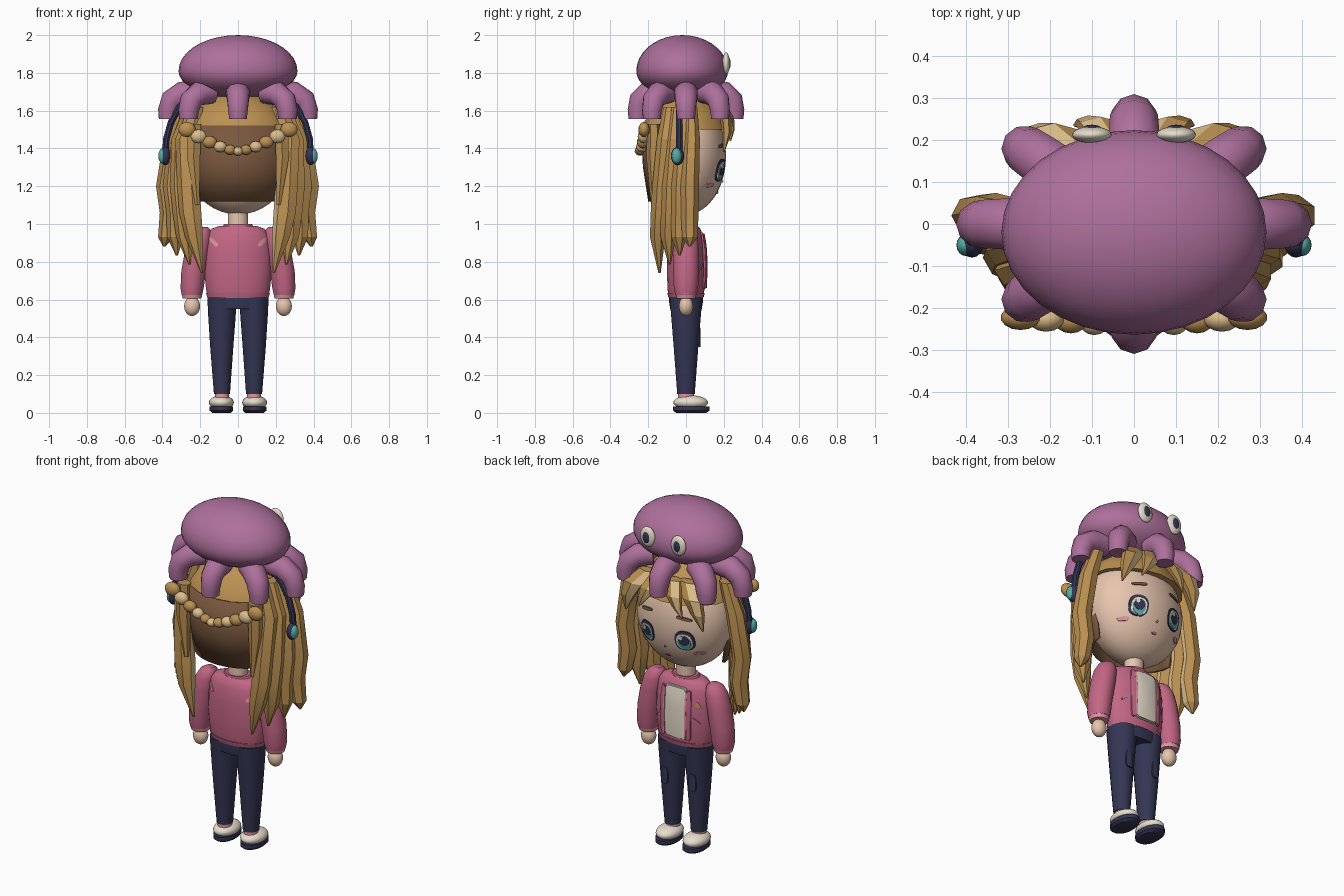
import bpy, bmesh, math
from mathutils import Vector, Matrix

if "Cube" in bpy.data.objects:
    bpy.data.objects.remove(bpy.data.objects["Cube"])


def material(name, rgb):
    lin = [((c / 255 + 0.055) / 1.055) ** 2.4 for c in rgb] + [1]
    m = bpy.data.materials.new(name)
    m.use_nodes = True
    m.diffuse_color = lin
    m.node_tree.nodes["Principled BSDF"].inputs["Base Color"].default_value = lin
    return m


PURPLE = material("purple", (174, 112, 156))
PINK = material("pink", (194, 102, 132))
GOLD = material("gold", (188, 145, 82))
TAN = material("light_tan", (220, 190, 138))
BROWN = material("brown", (122, 88, 62))
SKIN = material("skin", (232, 198, 174))
CREAM = material("cream", (232, 222, 205))
NAVY = material("navy", (52, 54, 84))
TEAL = material("teal", (85, 172, 168))
ROSE = material("light_pink", (226, 152, 160))


def finish(name, bm, mats, angle=40):
    bmesh.ops.recalc_face_normals(bm, faces=bm.faces)
    me = bpy.data.meshes.new(name)
    bm.to_mesh(me)
    bm.free()
    for m in mats:
        me.materials.append(m)
    me.shade_smooth()
    me.set_sharp_from_angle(angle=math.radians(angle))
    ob = bpy.data.objects.new(name, me)
    bpy.context.collection.objects.link(ob)
    return ob


def ellipsoid(name, c, r, mat, seg=24, rings=14, low=1.0, cut=None):
    """Ellipsoid; low flattens the lower half, cut slices away all below a height."""
    bm = bmesh.new()
    bmesh.ops.create_uvsphere(bm, u_segments=seg, v_segments=rings, radius=1)
    for v in bm.verts:
        if v.co.z < 0:
            v.co.z *= low
        v.co = Vector([c[i] + v.co[i] * r[i] for i in range(3)])
    if cut:
        geom = bm.verts[:] + bm.edges[:] + bm.faces[:]
        g = bmesh.ops.bisect_plane(bm, geom=geom, plane_co=(0, 0, cut), plane_no=(0, 0, 1), clear_inner=True)
        bmesh.ops.edgeloop_fill(bm, edges=[e for e in g["geom_cut"] if isinstance(e, bmesh.types.BMEdge)])
    return finish(name, bm, [mat])


def skin_rings(name, rings, mats, angle=40, stripe=None):
    """Bridge rings of points and cap the ends; stripe = side given the second material."""
    bm = bmesh.new()
    vs = [[bm.verts.new(p) for p in ring] for ring in rings]
    n = len(vs[0])
    for a, b in zip(vs, vs[1:]):
        for i in range(n):
            f = bm.faces.new((a[i], a[(i + 1) % n], b[(i + 1) % n], b[i]))
            f.material_index = int(i == stripe)
    bm.faces.new(vs[0])
    bm.faces.new(vs[-1])
    return finish(name, bm, mats, angle)


def loft(name, sections, mats, n=16, angle=40, stripe=None):
    """Stack of level ellipses (x, y, z, rx, ry)."""
    ts = [2 * math.pi * (i + 0.5) / n for i in range(n)]
    rings = [[(x + rx * math.cos(t), y + ry * math.sin(t), z) for t in ts] for x, y, z, rx, ry in sections]
    return skin_rings(name, rings, mats, angle, stripe)


def tube(name, path, radii, side, mat, n=10):
    """Round tube along a planar path; side is the normal of that plane."""
    path = [Vector(p) for p in path]
    rings = []
    for i, p in enumerate(path):
        tan = (path[min(i + 1, len(path) - 1)] - path[max(i - 1, 0)]).normalized()
        up = tan.cross(side)
        rings.append([p + radii[i] * (math.cos(t) * side + math.sin(t) * up)
                      for t in (2 * math.pi * (k + 0.5) / n for k in range(n))])
    return skin_rings(name, rings, [mat])


def patch(name, c, r, surf, off, mat, power=1.0, rot=0, sign=1, n=20):
    """Thin plate following the surface y = surf(x, z)."""
    def put(k, t, o):
        cs, sn = math.cos(t), math.sin(t)
        u = k * r[0] * math.copysign(abs(cs) ** power, cs)
        w = k * r[1] * math.copysign(abs(sn) ** power, sn)
        x = c[0] + u * math.cos(rot) - w * math.sin(rot)
        z = c[1] + u * math.sin(rot) + w * math.cos(rot)
        return (x, sign * (surf(x, z) + o), z)
    steps = [(0.01, off), (0.35, off), (0.7, off), (1, off), (1, off - 0.009)]
    rings = [[put(k, 2 * math.pi * i / n, o) for i in range(n)] for k, o in steps]
    return skin_rings(name, rings, [mat], 60)


# Octopus hat
ellipsoid("hat_dome", (0, -0.02, 1.81), (0.315, 0.243, 0.19), PURPLE, 32, 18, low=0.75)
for k in range(8):
    a = k * math.pi / 4
    p = Vector((0.37 * math.cos(a), 0.255 * math.sin(a), 0))
    path = [p * s + Vector((0, 0, z)) for s, z in ((0.55, 1.70), (0.8, 1.69), (0.95, 1.655), (1, 1.6), (1.0, 1.555))]
    tube("hat_tentacle", path, (0.064, 0.064, 0.06, 0.054, 0.049), p.normalized().cross(Vector((0, 0, 1))), PURPLE)
for s in (1, -1):
    ellipsoid("hat_eye", (s * 0.1, 0.212, 1.85), (0.047, 0.02, 0.058), CREAM)
    ellipsoid("hat_pupil", (s * 0.1, 0.225, 1.85), (0.024, 0.011, 0.034), NAVY)

# Head and hair cap
HC, HR = (0, 0, 1.36), (0.285, 0.212, 0.31)
ellipsoid("head", HC, HR, SKIN, 32, 20)
ellipsoid("hair_cap", (0, -0.005, 1.38), (0.31, 0.25, 0.32), GOLD, 16, 12, cut=1.5)

# Back hair: a half shell curving behind the head
bm = bmesh.new()
rows = []
for z, rx, ry in ((1.52, 0.285, 0.24), (1.3, 0.275, 0.228), (1.12, 0.25, 0.2)):
    arc = [math.pi * (1 + i / 14) for i in range(15)]
    rows.append([bm.verts.new((rx * math.cos(t), ry * math.sin(t), z)) for t in arc])
for a, b in zip(rows, rows[1:]):
    for i in range(14):
        bm.faces.new((a[i], a[i + 1], b[i + 1], b[i]))
back = finish("back_hair", bm, [BROWN])
solid = back.modifiers.new("thickness", "SOLIDIFY")
solid.thickness = 0.015

for s in (1, -1):
    # Long side locks, rear to front, each with a light strip
    for i in range(4):
        t = i / 3
        w = 0.062 - 0.008 * t
        lock = [(0.22 + 0.06 * t, -0.09 + 0.12 * t, 1.62, 0.04, 0.03),
                (0.27 + 0.07 * t, -0.11 + 0.14 * t, 1.45, w, 0.045),
                (0.26 + 0.12 * t, -0.13 + 0.15 * t, 1.2, w, 0.05),
                (0.25 + 0.11 * t, -0.14 + 0.16 * t, 1.06, w, 0.048),
                (0.23 + 0.15 * t, -0.15 + 0.17 * t, 0.93, w * 0.8, 0.042),
                (0.19 + 0.2 * t, -0.14 + 0.16 * t, 0.74 + 0.14 * t, 0.006, 0.006)]
        loft("side_lock", [(s * x, y, z, rx, ry) for x, y, z, rx, ry in lock], [GOLD, TAN], 7, 20,
             stripe=3 if s > 0 else 6)
    # Short lock beside the back hair
    loft("rear_lock", [(s * 0.23, -0.17, 1.53, 0.04, 0.035), (s * 0.235, -0.17, 1.35, 0.04, 0.04),
                       (s * 0.215, -0.17, 1.1, 0.012, 0.015)], [GOLD], 6, 20)
    # Fringe
    bangs = [[(0.13, 0.16, 1.63, 0.06, 0.03), (0.19, 0.21, 1.56, 0.065, 0.03),
              (0.225, 0.215, 1.48, 0.045, 0.025), (0.25, 0.2, 1.38, 0.004, 0.004)],
             [(0.05, 0.18, 1.63, 0.05, 0.03), (0.08, 0.23, 1.56, 0.055, 0.025),
              (0.11, 0.24, 1.5, 0.03, 0.018), (0.14, 0.235, 1.44, 0.004, 0.004)]]
    for b in bangs:
        loft("fringe_lock", [(s * x, y, z, rx, ry) for x, y, z, rx, ry in b], [GOLD, TAN], 6, 20, stripe=1)
    # Braid beads hanging across the back
    for i in range(6):
        t = i / 5
        r = 0.047 - 0.02 * t
        ellipsoid("braid_bead", (s * 0.27 * (1 - t) ** 1.15, -0.222 - 0.02 * t, 1.385 + 0.115 * (1 - t) ** 1.7),
                  (r, 0.03, r * 0.85), TAN if i % 2 else GOLD, 14, 8)
    # Headset band and ear piece
    tube("headset_band", [(s * x, -0.035, z) for x, z in ((0.25, 1.68), (0.31, 1.62), (0.355, 1.54), (0.38, 1.45), (0.385, 1.36))],
         [0.018] * 5, Vector((0, 1, 0)), NAVY, 8)
    ellipsoid("headset_pad", (s * 0.385, -0.045, 1.36), (0.028, 0.035, 0.048), NAVY, 16, 10)
    ellipsoid("headset_light", (s * 0.4, -0.05, 1.36), (0.022, 0.026, 0.04), TEAL, 16, 10)


# Face features
def face_y(x, z):
    return HR[1] * math.sqrt(max(0.02, 1 - (x / HR[0]) ** 2 - ((z - HC[2]) / HR[2]) ** 2))


for s in (1, -1):
    ex = s * 0.12
    patch("eye_outline", (ex, 1.285), (0.052, 0.06), face_y, 0.004, NAVY, 0.8)
    patch("eye_white", (ex, 1.28), (0.042, 0.048), face_y, 0.006, CREAM, 0.8)
    patch("iris", (ex, 1.275), (0.034, 0.042), face_y, 0.008, TEAL)
    patch("pupil", (ex, 1.287), (0.028, 0.03), face_y, 0.010, NAVY)
    patch("eye_glint", (ex + 0.014, 1.305), (0.011, 0.013), face_y, 0.012, CREAM, n=10)
    patch("eyebrow", (ex, 1.415), (0.042, 0.009), face_y, 0.006, BROWN, 0.6, -s * 0.15)
    patch("cheek_blush", (s * 0.18, 1.205), (0.026, 0.011), face_y, 0.005, ROSE)
patch("nose", (0, 1.225), (0.006, 0.006), face_y, 0.006, ROSE, n=8)
patch("mouth", (0, 1.165), (0.016, 0.006), face_y, 0.005, PINK)

# Neck and jacket
loft("neck", [(0, 0, 0.95, 0.055, 0.05), (0, 0, 1.1, 0.053, 0.05)], [SKIN])
loft("collar", [(0, 0, 0.97, 0.095, 0.066), (0, 0, 1.0, 0.075, 0.06)], [PINK])
TORSO = [(0.605, 0.158, 0.09), (0.65, 0.17, 0.098), (0.75, 0.18, 0.102), (0.86, 0.178, 0.1),
         (0.94, 0.165, 0.09), (0.975, 0.14, 0.076), (0.99, 0.1, 0.062)]
loft("jacket", [(0, 0, z, rx, ry) for z, rx, ry in TORSO], [PINK], 28)
loft("jacket_hem", [(0, 0, 0.61, 0.163, 0.094), (0, 0, 0.635, 0.17, 0.1)], [PINK], 28)


def torso_y(x, z):
    z = min(max(z, TORSO[0][0]), TORSO[-1][0])
    for (z0, a0, b0), (z1, a1, b1) in zip(TORSO, TORSO[1:]):
        if z <= z1:
            t = (z - z0) / (z1 - z0)
            a, b = a0 + t * (a1 - a0), b0 + t * (b1 - b0)
            return b * math.sqrt(max(0.03, 1 - (x / a) ** 2))


patch("shirt_front", (0, 0.805), (0.07, 0.145), torso_y, 0.012, CREAM, 0.3)
patch("shirt_backing", (0, 0.805), (0.074, 0.15), torso_y, 0.006, CREAM, 0.3)
for s in (1, -1):
    patch("jacket_edge", (s * 0.083, 0.8), (0.014, 0.145), torso_y, 0.016, PINK, 0.5)
    patch("jacket_trim", (s * 0.069, 0.8), (0.005, 0.14), torso_y, 0.017, ROSE, 0.5, n=12)
    patch("chest_stripe", (s * 0.12, 0.77), (0.026, 0.006), torso_y, 0.005, PURPLE, 0.6, s * -0.7)
    patch("shoulder_stripe", (s * 0.13, 0.905), (0.03, 0.011), torso_y, 0.006, ROSE, 0.6, s * 0.75, sign=-1)
patch("chest_badge", (-0.125, 0.86), (0.02, 0.02), torso_y, 0.006, GOLD, rot=math.pi / 2, n=3)

for s in (1, -1):
    # Arms
    arm = [(0.185, 0.985, 0.025), (0.19, 0.97, 0.045), (0.2, 0.93, 0.06), (0.215, 0.86, 0.066),
           (0.235, 0.75, 0.066), (0.243, 0.66, 0.062), (0.244, 0.625, 0.055)]
    loft("sleeve", [(s * x, 0, z, r, r * 1.05) for x, z, r in arm], [PINK], 20)
    loft("cuff", [(s * 0.244, 0, 0.635, 0.057, 0.058), (s * 0.243, 0, 0.605, 0.05, 0.05)], [ROSE], 20)
    ellipsoid("hand", (s * 0.243, 0, 0.565), (0.043, 0.038, 0.052), SKIN, 18, 12)
    # Legs
    leg = [(0.085, 0.61, 0.078, 0.088), (0.085, 0.52, 0.074, 0.08), (0.086, 0.35, 0.062, 0.066), (0.085, 0.1, 0.043, 0.047)]
    loft("trouser_leg", [(s * x, 0, z, rx, ry) for x, z, rx, ry in leg], [NAVY], 20)
    patch("knee_patch", (s * 0.09, 0.4), (0.022, 0.05),
          lambda x, z: 0.071 * math.sqrt(max(0.1, 1 - ((abs(x) - 0.086) / 0.066) ** 2)), 0.006, NAVY, 0.5)
    # Feet
    loft("sock", [(s * 0.085, 0, 0.07, 0.038, 0.042), (s * 0.085, 0, 0.11, 0.038, 0.042)], [ROSE])
    ellipsoid("shoe", (s * 0.088, 0.025, 0.055), (0.066, 0.092, 0.038), CREAM, 24, 12)
    loft("shoe_sole", [(s * 0.088, 0.028, 0, 0.05, 0.08), (s * 0.088, 0.028, 0.012, 0.063, 0.097),
                       (s * 0.088, 0.028, 0.034, 0.063, 0.097)], [NAVY], 24)
loft("trouser_hips", [(0, 0, 0.63, 0.15, 0.088), (0, 0, 0.6, 0.163, 0.092), (0, 0, 0.55, 0.155, 0.084)], [NAVY], 28)
